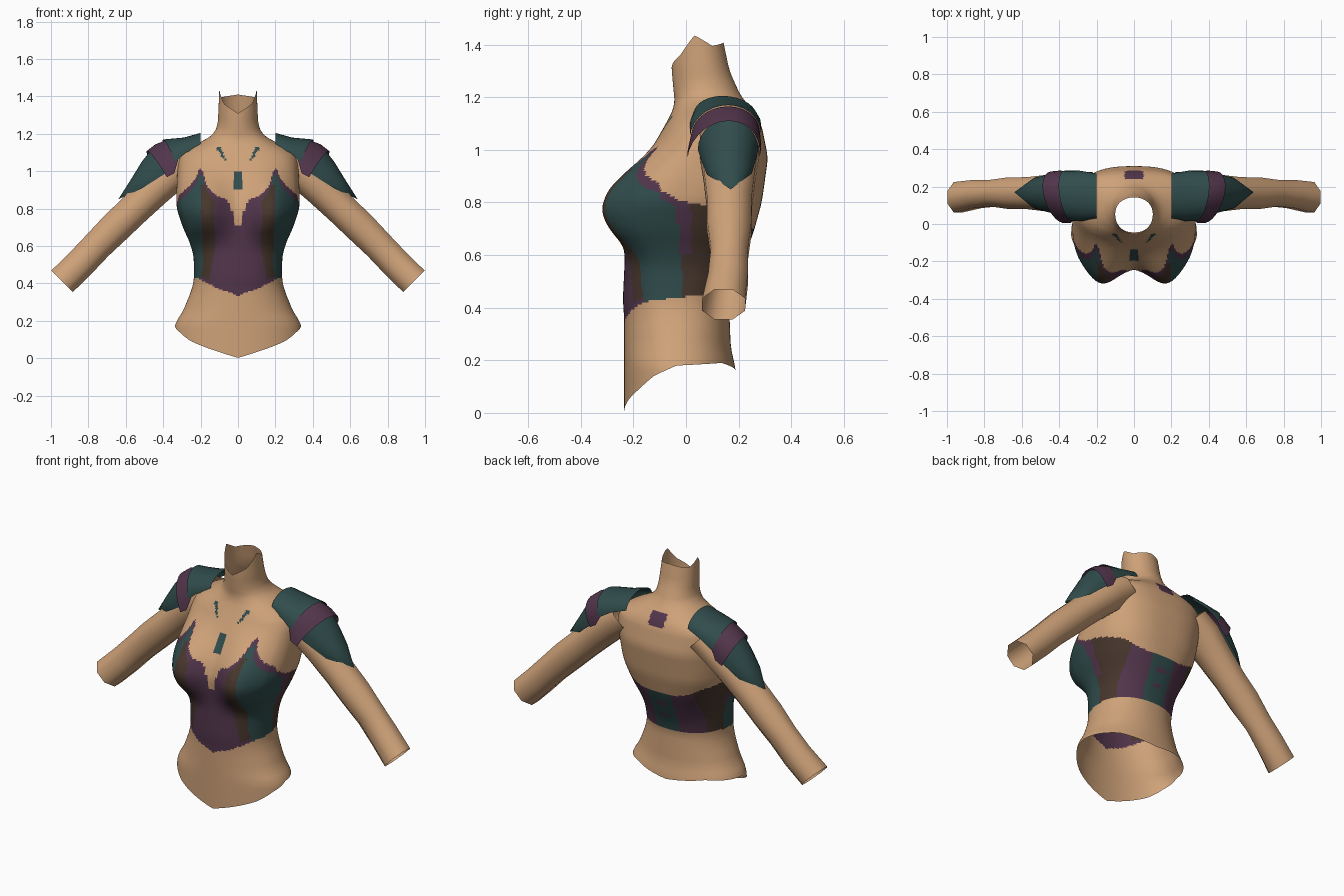
import bpy, bmesh, math

if "Cube" in bpy.data.objects:
    bpy.data.objects.remove(bpy.data.objects["Cube"])


def mat(name, rgb):
    m = bpy.data.materials.new(name)
    m.diffuse_color = (*rgb, 1)
    m.use_nodes = True
    m.node_tree.nodes["Principled BSDF"].inputs["Base Color"].default_value = m.diffuse_color
    return m


SKIN, TEAL, PURPLE, BROWN = range(4)
MATS = [mat("skin", (0.62, 0.36, 0.19)), mat("dark_teal", (0.030, 0.072, 0.072)),
        mat("plum", (0.085, 0.036, 0.072)), mat("dark_brown", (0.064, 0.038, 0.026))]


def lerp(t, v):
    if v <= t[0][0]:
        return t[0][1]
    for (a, p), (b, q) in zip(t, t[1:]):
        if v <= b:
            return p + (q - p) * (v - a) / (b - a)
    return t[-1][1]


def soft(t, v):
    return sum(lerp(t, v + d) for d in (-.026, -.013, 0, .013, .026)) / 5


def grid_object(name, rows, closed, rule):
    """Skin rows of points into a sheet or tube; rule(centre) gives the material."""
    bm = bmesh.new()
    vs = [[bm.verts.new(p) for p in r] for r in rows]
    n = len(rows[0])
    for a, b in zip(vs, vs[1:]):
        for j in range(n if closed else n - 1):
            k = (j + 1) % n
            f = bm.faces.new((a[j], a[k], b[k], b[j]))
            f.smooth = True
            f.material_index = rule(f.calc_center_median())
    bmesh.ops.remove_doubles(bm, verts=bm.verts, dist=1e-5)
    bmesh.ops.recalc_face_normals(bm, faces=bm.faces)
    me = bpy.data.meshes.new(name)
    bm.to_mesh(me)
    bm.free()
    for m in MATS:
        me.materials.append(m)
    ob = bpy.data.objects.new(name, me)
    bpy.context.collection.objects.link(ob)
    return ob


# Torso profiles, all as (height, value)
WIDTH = [(0, .35), (.15, .342), (.19, .335), (.25, .295), (.36, .25), (.42, .235), (.55, .237),
         (.62, .258), (.7, .295), (.8, .328), (.87, .33), (1.06, .322), (1.11, .3), (1.14, .24),
         (1.17, .165), (1.2, .128), (1.25, .108), (1.43, .1)]
FRONT = [(0, -.235), (.36, -.235), (.43, -.24), (.6, -.232), (.77, -.237), (.85, -.215),
         (.92, -.178), (.97, -.148), (1.05, -.105), (1.12, -.065), (1.17, -.042), (1.31, -.055),
         (1.43, -.055)]
BACK = [(.16, .19), (.25, .17), (.43, .163), (.5, .18), (.6, .222), (.68, .255), (.8, .288),
        (.97, .312), (1.1, .286), (1.15, .255), (1.2, .21), (1.3, .165), (1.43, .138)]
MIDDLE = [(0, -.03), (.4, -.04), (.8, -.04), (1.0, .09), (1.12, .14), (1.2, .08), (1.43, .05)]
BUST = [(.58, 0), (.64, .03), (.7, .08), (.77, .102), (.85, .095), (.92, .062), (.97, .032), (1.04, 0)]
POWER = [(.3, 2.1), (.6, 2.3), (.8, 2.7), (1.1, 2.5), (1.2, 2.0)]
# Hem and collar heights by angle from the front
HEM = [(0, .003), (45, .09), (65, .14), (90, .18), (140, .19), (180, .16)]
COLLAR = [(0, 1.31), (45, 1.36), (80, 1.435), (120, 1.395), (180, 1.41)]


def torso_point(v, a):
    """v is nominal height, a is the angle from the front in degrees."""
    fold = a if a <= 180 else 360 - a
    if v < .36:
        h = lerp(HEM, fold)
        z = h + (.36 - h) * v / .36
    elif v > 1.2:
        z = 1.2 + (lerp(COLLAR, fold) - 1.2) * (v - 1.2) / .2
    else:
        z = v
    c, s = math.cos(math.radians(a)), math.sin(math.radians(a))
    e = 2 / soft(POWER, z)
    x = math.copysign(abs(s) ** e, s) * soft(WIDTH, z)
    m = soft(MIDDLE, z)
    edge = soft(FRONT, z) if c > 0 else soft(BACK, z)
    y = m + (edge - m) * abs(c) ** e
    if c > 0:  # bust
        y -= soft(BUST, z) * math.exp(-((abs(x) - .18) / .115) ** 2) * min(1, c * 2.2)
    return x, y, z


# Bodice outline and panel seams
NECKLINE = [(0, .7), (.025, .72), (.035, .81), (.06, .85), (.12, .87), (.165, .92), (.19, 1.0),
            (.207, 1.02), (.222, .97), (.26, .92), (.33, .86)]
SIDE_TOP = [(-.15, .88), (-.05, .82), (0, .8), (.07, .79), (.2, .755), (.25, .70)]
FRONT_HEM = [(0, .335), (.1, .37), (.2, .42), (.25, .44)]
SEAM_A = [(.45, .15), (.6, .12), (.75, .13), (.85, .13), (.93, .17)]
SEAM_B = [(.42, .2), (.5, .185), (.6, .19), (.8, .2), (.93, .2)]


def torso_colour(p):
    x, y, z = abs(p.x), p.y, p.z
    # chest and upper back markings
    if y < .05 and z > .88:
        if (x / .027) ** 2 + ((z - .95) / .05) ** 2 < 1:
            return TEAL
        if abs(z - 1.09) < .035 and abs(x - .085 - (z - 1.09) * .5) < .004 + (z - 1.055) * .16:
            return TEAL
    if y > .15 and x < .05 and 1.09 < z < 1.16:
        return PURPLE
    front = y < -.1 or (x < .24 and y < 0)
    top = lerp(NECKLINE, x) if front else lerp(SIDE_TOP, y)
    bottom = lerp(FRONT_HEM, x) if y < 0 else .45
    if not bottom < z < top:
        return SKIN
    if y > .02:  # back panels
        if x < .075:
            spot = x < .03 and (.53 < z < .555 or .61 < z < .635)
            return PURPLE if spot else TEAL
        return PURPLE if x < .2 else BROWN
    if y > -.03:  # side strip
        return PURPLE if z > .6 else (BROWN if y > -.015 else TEAL)
    if z > top - .03 or (x < .2 and z < bottom + .02):
        return PURPLE
    if x < lerp(SEAM_A, z):
        return PURPLE
    if x < lerp(SEAM_B, z) and z < .93:
        return BROWN
    return TEAL


N, ROWS = 200, 160
rows = [[torso_point(1.4 * i / ROWS, 360 * j / N) for j in range(N)] for i in range(ROWS + 1)]
grid_object("torso", rows, True, torso_colour)

# Arm sections: x, y, z, half depth, half thickness
ARM = [(.25, .165, 1.06, .115, .1), (.34, .165, 1.0, .115, .1), (.44, .165, .905, .1, .092),
       (.55, .165, .8, .087, .088), (.65, .165, .705, .086, .088), (.75, .165, .605, .072, .083),
       (.84, .16, .51, .077, .083), (.94, .143, .412, .083, .083)]


def arch(front, crest, back, n=14):
    """Half ellipse from the front edge over the crest to the back edge."""
    out = []
    for i in range(n + 1):
        t = math.pi * i / n
        out.append(tuple((f + b) / 2 + (f - b) / 2 * math.cos(t) + (c - (f + b) / 2) * math.sin(t)
                         for f, c, b in zip(front, crest, back)))
    return out


TIP = (.64, .17, .85)
PADS = {  # overlapping shoulder plates: rows of front edge, crest, back edge
    "shoulder_plate": (TEAL, [((.2, .03, 1.13), (.2, .14, 1.205), (.2, .27, 1.13)),
                              ((.28, .015, 1.10), (.29, .15, 1.18), (.29, .285, 1.10)),
                              ((.335, .015, 1.05), (.40, .16, 1.17), (.37, .285, 1.05))]),
    "shoulder_band": (PURPLE, [((.32, .02, 1.06), (.385, .16, 1.165), (.36, .28, 1.06)),
                               ((.34, .005, .99), (.44, .16, 1.145), (.39, .285, 1.0)),
                               ((.38, .005, .968), (.485, .16, 1.11), (.43, .28, .975))]),
    "upper_arm_plate": (TEAL, [((.37, .045, 1.0), (.465, .16, 1.115), (.41, .275, 1.0)),
                               ((.44, .06, .955), (.515, .16, 1.05), (.46, .265, .96)),
                               ((.52, .08, .905), (.57, .165, .96), (.52, .25, .91)),
                               (TIP, TIP, TIP)]),
}

for sx, side in ((1, "left"), (-1, "right")):
    rings = []
    for x, y, z, ry, rn in ARM:
        ring = []
        for j in range(8):
            t = math.tau * (j + .5) / 8
            k = 1.06  # keeps the eight-sided outline at full size
            o = rn * k * math.sin(t) * .707
            ring.append((sx * (x + o), y + ry * k * math.cos(t), z + o))
        rings.append(ring)
    grid_object(side + "_arm", rings, True, lambda p: SKIN)
    for name, (colour, secs) in PADS.items():
        strips = [[(sx * x, y, z) for x, y, z in arch(*s)] for s in secs]
        grid_object(f"{side}_{name}", strips, False, lambda p, c=colour: c)
